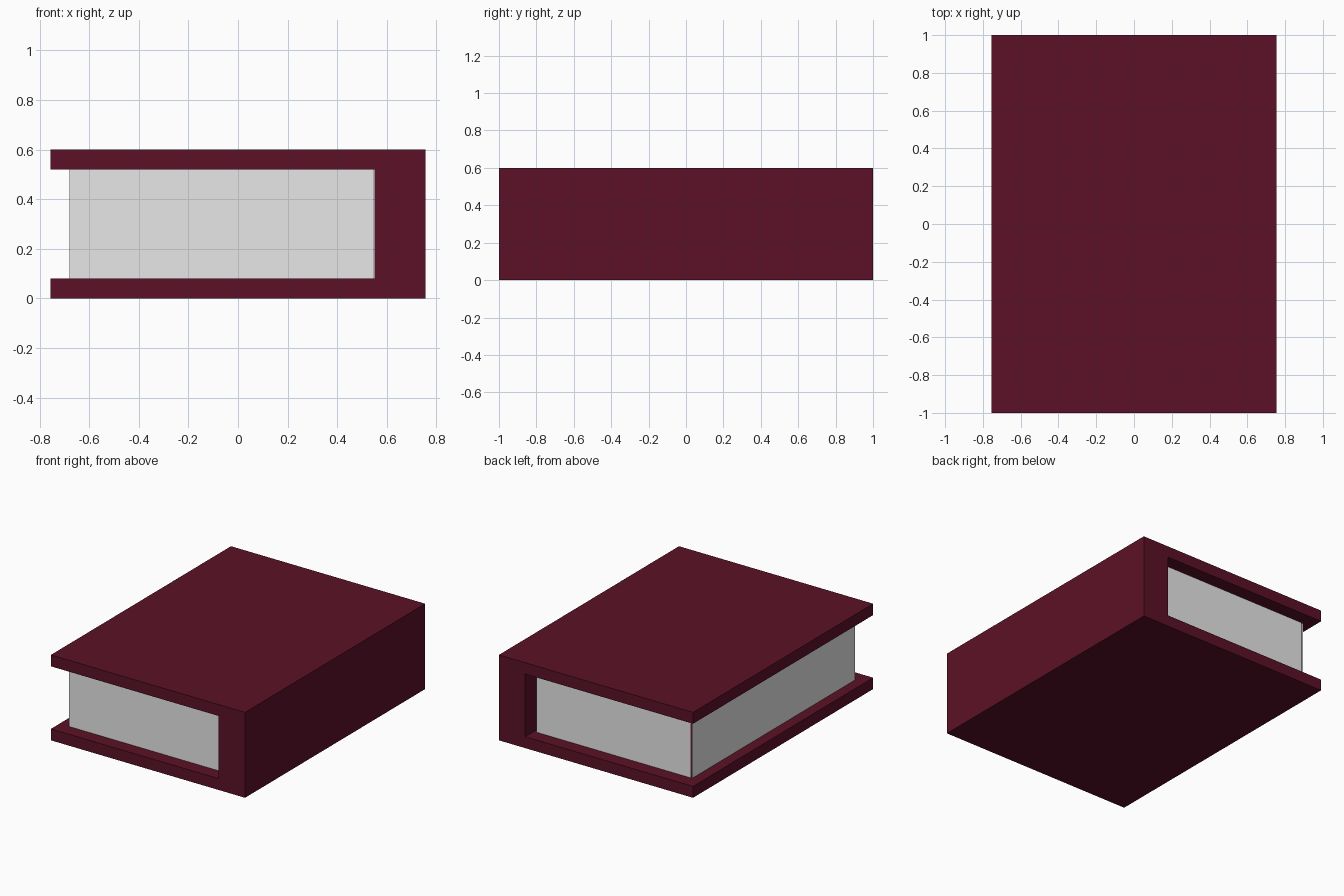
import bpy
import bmesh

if "Cube" in bpy.data.objects:
    bpy.data.objects.remove(bpy.data.objects["Cube"])


def material(name, rgb):
    m = bpy.data.materials.new(name)
    m.diffuse_color = (*rgb, 1.0)
    m.use_nodes = True
    m.node_tree.nodes["Principled BSDF"].inputs["Base Color"].default_value = m.diffuse_color
    return m


MAROON = material("maroon", (0.105, 0.0055, 0.020))
PAPER = material("paper white", (0.8, 0.8, 0.8))


def add_object(name, bm, mat):
    bmesh.ops.recalc_face_normals(bm, faces=bm.faces)
    me = bpy.data.meshes.new(name)
    bm.to_mesh(me)
    bm.free()
    me.materials.append(mat)
    ob = bpy.data.objects.new(name, me)
    bpy.context.collection.objects.link(ob)
    return ob


# Cover: C-shaped profile (two boards and the spine) extruded along y
W, H, T = 0.755, 0.60, 0.08
SPINE = 0.55
profile = [(-W, 0), (W, 0), (W, H), (-W, H),
           (-W, H - T), (SPINE, H - T), (SPINE, T), (-W, T)]
bm = bmesh.new()
face = bm.faces.new([bm.verts.new((x, -1, z)) for x, z in profile])
ext = bmesh.ops.extrude_face_region(bm, geom=[face])
bmesh.ops.translate(bm, vec=(0, 2, 0),
                    verts=[v for v in ext["geom"] if isinstance(v, bmesh.types.BMVert)])
add_object("cover", bm, MAROON)


# Page edges: upright sheets between the boards, each from point a to b
def page_edge(name, a, b):
    bm = bmesh.new()
    corners = [(*a, T), (*b, T), (*b, H - T), (*a, H - T)]
    f = bm.faces.new([bm.verts.new(c) for c in corners])
    f.normal_update()
    me = bpy.data.meshes.new(name)
    bm.to_mesh(me)
    bm.free()
    me.materials.append(PAPER)
    bpy.context.collection.objects.link(bpy.data.objects.new(name, me))


page_edge("pages_front", (-0.68, -0.903), (0.547, -0.903))
page_edge("pages_back", (0.53, 0.903), (-0.67, 0.903))
page_edge("pages_side", (-0.68, 0.903), (-0.68, -0.903))
